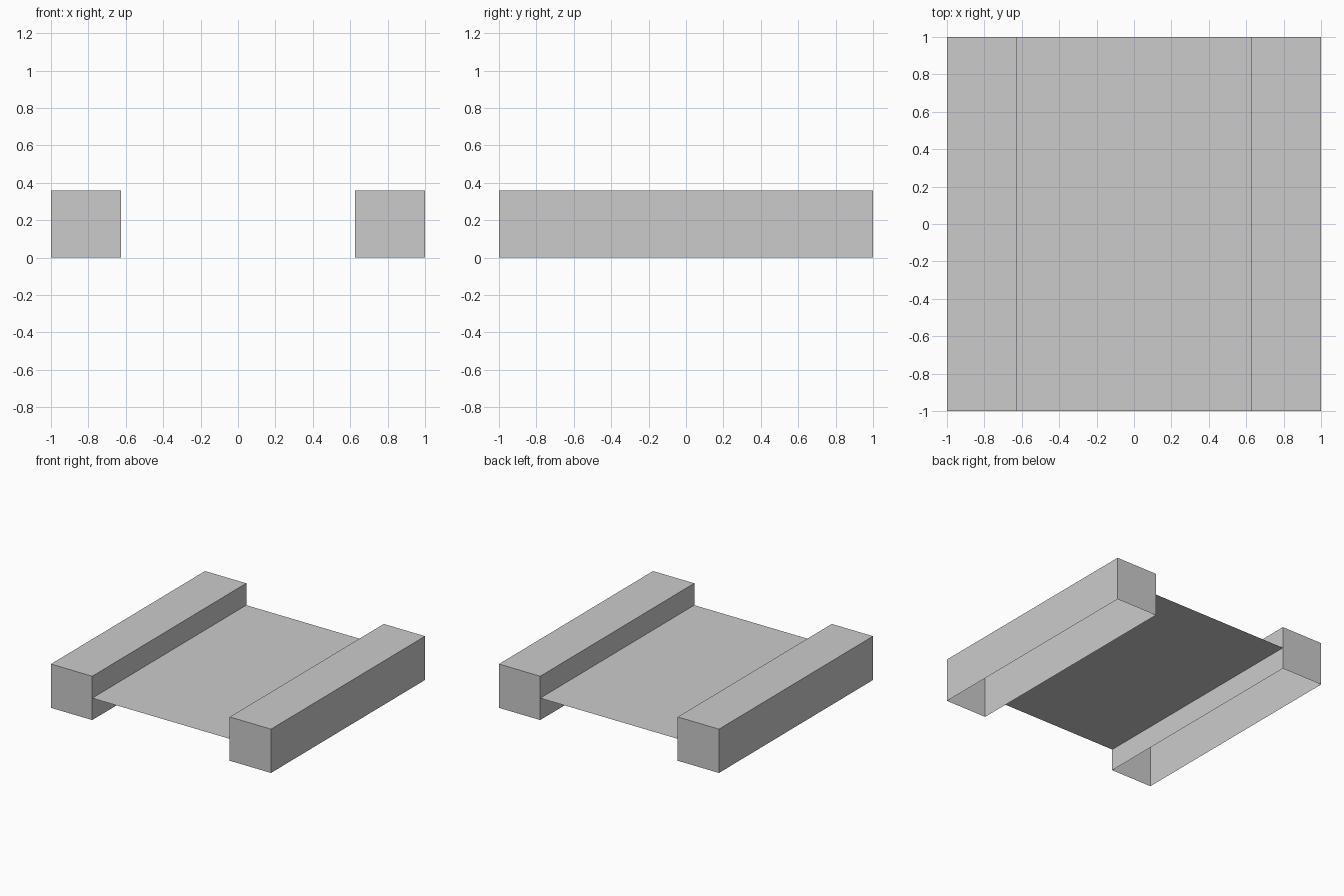
import bpy
import bmesh

# Remove the default cube
cube = bpy.data.objects.get("Cube")
if cube:
    bpy.data.objects.remove(cube, do_unlink=True)

HALF, INNER, HEIGHT = 1.0, 0.625, 0.36

grey = bpy.data.materials.new("light_grey")
grey.use_nodes = True
colour = (0.6, 0.6, 0.6, 1.0)
grey.diffuse_color = colour
grey.node_tree.nodes["Principled BSDF"].inputs["Base Color"].default_value = colour


def add_object(name, bm):
    mesh = bpy.data.meshes.new(name)
    bm.to_mesh(mesh)
    bm.free()
    mesh.materials.append(grey)
    obj = bpy.data.objects.new(name, mesh)
    bpy.context.collection.objects.link(obj)
    return obj


# Side rails: long boxes, open underneath
def add_rail(name, side):
    bm = bmesh.new()
    bmesh.ops.create_cube(bm, size=1)
    bmesh.ops.scale(bm, vec=(HALF - INNER, 2 * HALF, HEIGHT), verts=bm.verts)
    bmesh.ops.translate(bm, vec=(side * (HALF + INNER) / 2, 0, HEIGHT / 2), verts=bm.verts)
    bm.normal_update()
    underside = [f for f in bm.faces if f.normal.z < -0.5]
    bmesh.ops.delete(bm, geom=underside, context='FACES_ONLY')
    return add_object(name, bm)


add_rail("left_rail", 1)
add_rail("right_rail", -1)

# Deck: a thin sheet joining the rails at mid height
bm = bmesh.new()
bmesh.ops.create_grid(bm, x_segments=1, y_segments=1, size=1)
bmesh.ops.scale(bm, vec=(INNER, HALF, 1), verts=bm.verts)
bmesh.ops.translate(bm, vec=(0, 0, HEIGHT / 2), verts=bm.verts)
add_object("deck", bm)
